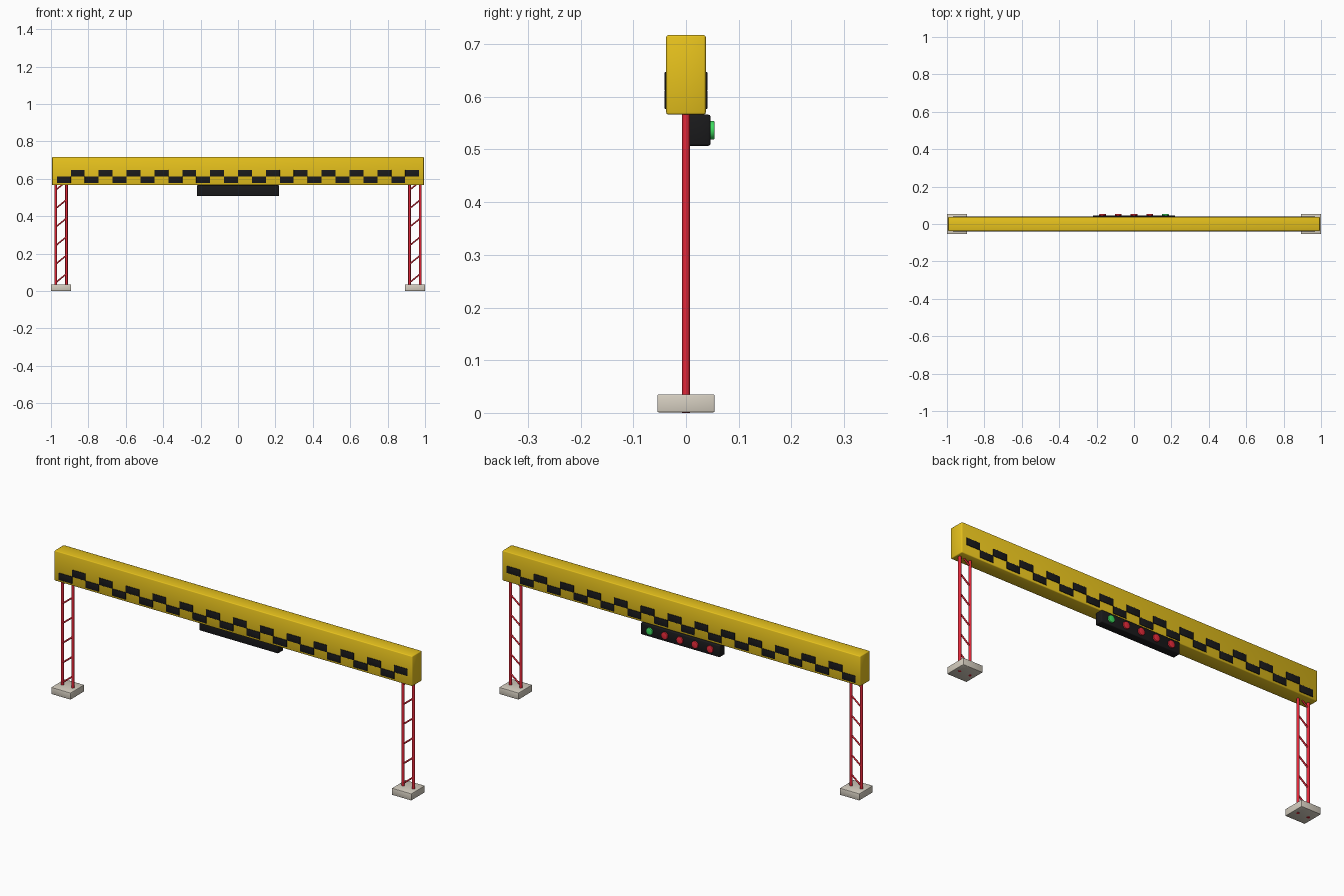
import bpy
import math
from mathutils import Vector

cube = bpy.data.objects.get("Cube")
if cube:
    bpy.data.objects.remove(cube, do_unlink=True)


def material(name, rgb):
    mat = bpy.data.materials.new(name)
    mat.use_nodes = True
    mat.diffuse_color = (*rgb, 1)
    bsdf = next(n for n in mat.node_tree.nodes if n.type == 'BSDF_PRINCIPLED')
    bsdf.inputs["Base Color"].default_value = (*rgb, 1)
    return mat


YELLOW = material("yellow", (0.8, 0.54, 0.012))
BLACK = material("black", (0.01, 0.01, 0.011))
RED = material("post red", (0.76, 0.02, 0.04))
LAMP_RED = material("lamp red", (0.85, 0.025, 0.045))
LAMP_GREEN = material("lamp green", (0.05, 0.75, 0.12))
CONCRETE = material("concrete", (0.67, 0.62, 0.53))


def finish(obj, name, mat, bevel):
    obj.name = name
    obj.data.materials.append(mat)
    if bevel:
        # Soft rounded edges, smooth all over
        mod = obj.modifiers.new("Bevel", 'BEVEL')
        mod.width = bevel
        mod.segments = 2
        mod.limit_method = 'ANGLE'
        mod.angle_limit = math.radians(50)
        bpy.ops.object.shade_smooth()
    else:
        bpy.ops.object.shade_smooth_by_angle(angle=math.radians(50))
    return obj


def box(name, mat, low, high, bevel=0.0):
    low, high = Vector(low), Vector(high)
    bpy.ops.mesh.primitive_cube_add(size=1, location=(low + high) / 2)
    obj = bpy.context.object
    obj.scale = high - low
    bpy.ops.object.transform_apply(location=False, rotation=False, scale=True)
    return finish(obj, name, mat, bevel)


def rod(name, mat, start, end, radius, sides=12, bevel=0.0):
    start, end = Vector(start), Vector(end)
    axis = end - start
    bpy.ops.mesh.primitive_cylinder_add(
        vertices=sides, radius=radius, depth=axis.length, location=(start + end) / 2,
        rotation=axis.to_track_quat('Z', 'Y').to_euler())
    return finish(bpy.context.object, name, mat, bevel)


# Overhead beam
BEAM_BOTTOM, BEAM_TOP, BEAM_Y = 0.566, 0.717, 0.0375
box("beam", YELLOW, (-0.994, -BEAM_Y, BEAM_BOTTOM), (0.994, BEAM_Y, BEAM_TOP), 0.004)

# Two staggered rows of checks on both faces of the beam
CELLS, CELL_W, CELL_H, CHECK_Z = 26, 0.0745, 0.035, 0.577
for face, sign in (("front", -1), ("back", 1)):
    y0, y1 = sorted((sign * (BEAM_Y - 0.003), sign * 0.0405))
    for i in range(CELLS):
        x = (i - CELLS / 2) * CELL_W
        z = CHECK_Z + (i % 2) * CELL_H
        box(f"{face}_check_{i + 1}", BLACK, (x, y0, z), (x + CELL_W, y1, z + CELL_H), 0.001)

# Lattice legs on concrete feet
LEG_X, HALF, FOOT = 0.946, 0.029, 0.054
for side, cx in (("right", -LEG_X), ("left", LEG_X)):
    box(f"{side}_foot", CONCRETE, (cx - FOOT, -FOOT, 0.001), (cx + FOOT, FOOT, 0.035), 0.002)
    for label, px in (("outer", math.copysign(HALF, cx)), ("inner", -math.copysign(HALF, cx))):
        rod(f"{side}_{label}_post", RED, (cx + px, 0, 0), (cx + px, 0, BEAM_BOTTOM + 0.01), 0.0072)
    for i in range(6):
        z = 0.045 + i * 0.099
        rod(f"{side}_brace_{i + 1}", RED, (cx - HALF, 0, z), (cx + HALF, 0, z + 0.047), 0.004, 8)

# Signal box hung behind the beam's underside, with its lamps facing back
box("signal_box", BLACK, (-0.219, 0.004, 0.507), (0.219, 0.0465, BEAM_BOTTOM), 0.004)
for i in range(5):
    x = (i - 2) * 0.084
    rod(f"lamp_{i + 1}", LAMP_GREEN if i == 4 else LAMP_RED,
        (x, 0.04, 0.5365), (x, 0.054, 0.5365), 0.0178, 20, 0.002)
